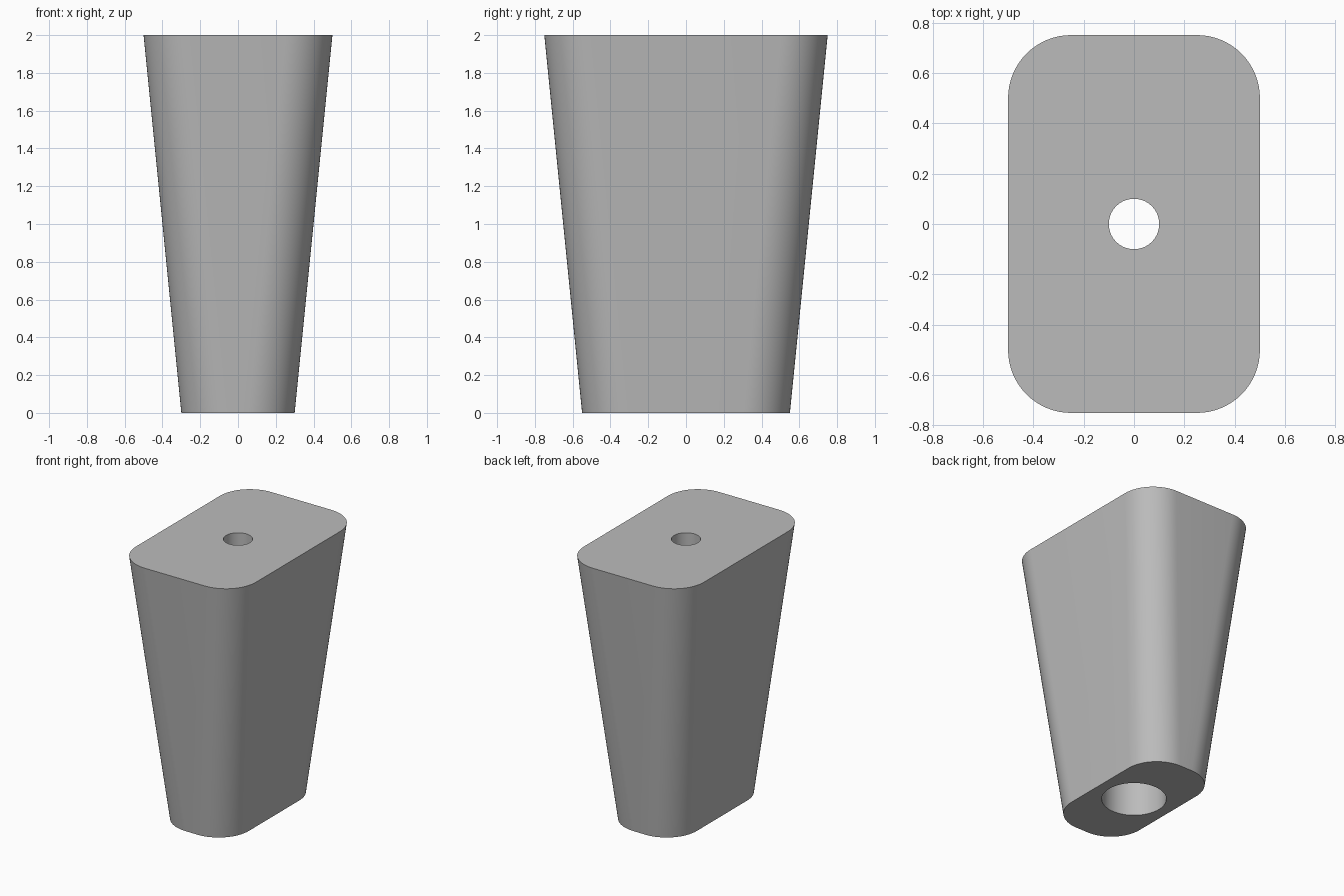
import bpy
import bmesh
from math import cos, sin, pi

STEPS = 16          # segments in each rounded corner
CORNER = 0.25       # corner radius, constant along the height

if "Cube" in bpy.data.objects:
    bpy.data.objects.remove(bpy.data.objects["Cube"])


def rounded_ring(bm, half_x, half_y, z, radius):
    """Rounded rectangle; a circle when both halves equal the radius."""
    ring = []
    for quarter, (sx, sy) in enumerate([(1, 1), (-1, 1), (-1, -1), (1, -1)]):
        for i in range(STEPS + 1):
            # half-step inset on circles keeps their points evenly spaced
            if half_x == half_y == radius:
                a = (quarter + (i + 0.5) / (STEPS + 1)) * pi / 2
            else:
                a = (quarter + i / STEPS) * pi / 2
            ring.append(bm.verts.new((sx * (half_x - radius) + radius * cos(a),
                                      sy * (half_y - radius) + radius * sin(a), z)))
    return ring


def circle_ring(bm, radius, z):
    return rounded_ring(bm, radius, radius, z, radius)


# Tapered block: outer wall, top, screw hole, wide recess from below
bm = bmesh.new()
rings = [
    rounded_ring(bm, 0.3, 0.55, 0, CORNER),
    rounded_ring(bm, 0.5, 0.75, 2, CORNER),
    circle_ring(bm, 0.1, 2),
    circle_ring(bm, 0.1, 1.6),
    circle_ring(bm, 0.22, 1.6),
    circle_ring(bm, 0.22, 0),
]
for low, high in zip(rings, rings[1:] + rings[:1]):
    for i in range(len(low)):
        j = (i + 1) % len(low)
        bm.faces.new((low[i], low[j], high[j], high[i]))
bmesh.ops.recalc_face_normals(bm, faces=bm.faces)

mesh = bpy.data.meshes.new("tapered_leg")
bm.to_mesh(mesh)
bm.free()
leg = bpy.data.objects.new("tapered_leg", mesh)
bpy.context.collection.objects.link(leg)

# Plain grey
grey = bpy.data.materials.new("plain_grey")
grey.use_nodes = True
colour = (0.5, 0.5, 0.5, 1)
grey.diffuse_color = colour
grey.node_tree.nodes["Principled BSDF"].inputs["Base Color"].default_value = colour
mesh.materials.append(grey)

# Smooth walls, sharp rims
bpy.ops.object.select_all(action='DESELECT')
leg.select_set(True)
bpy.context.view_layer.objects.active = leg
bpy.ops.object.shade_smooth_by_angle(angle=pi / 6)
